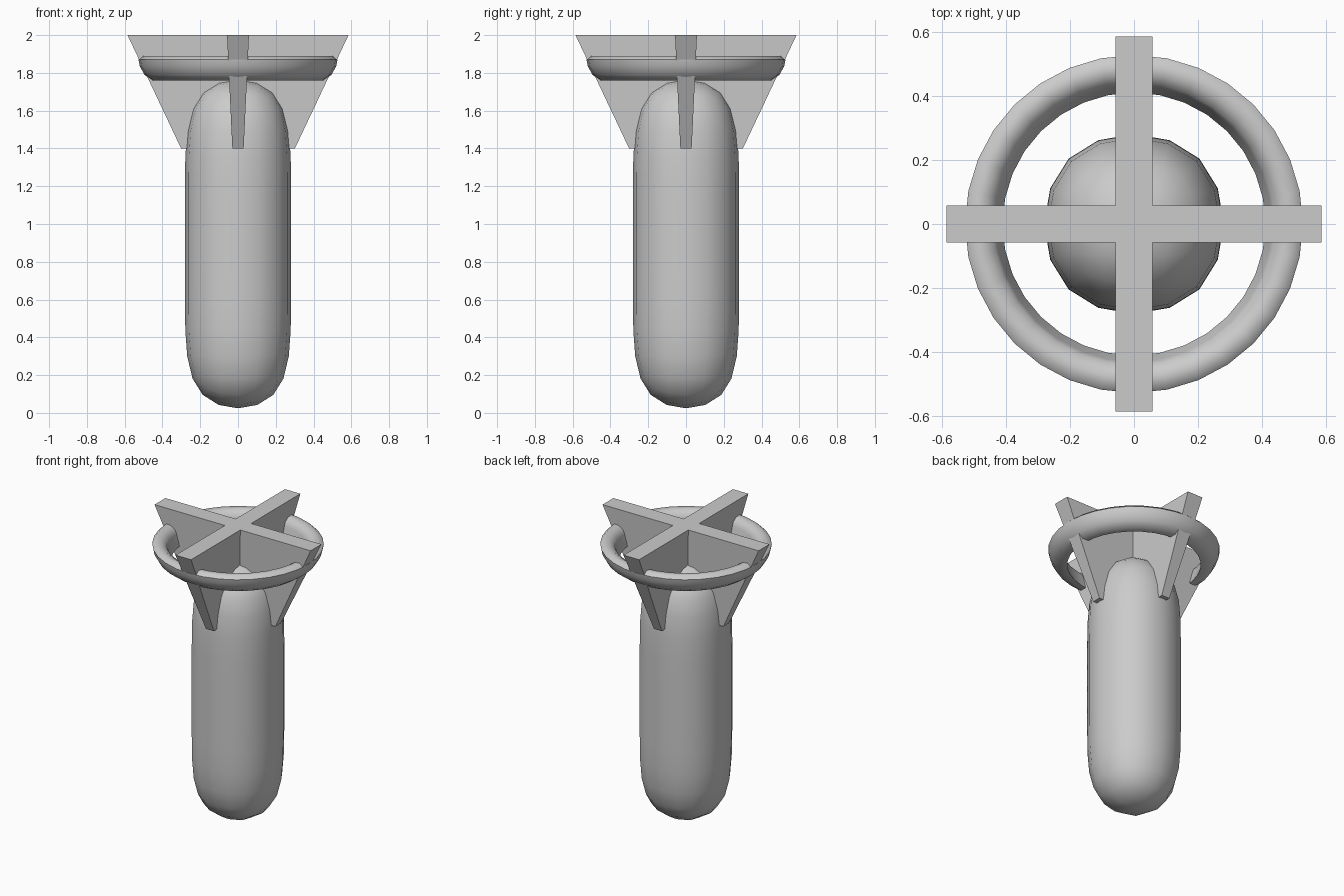
import bpy, bmesh, math
from mathutils import Vector

cube = bpy.data.objects.get("Cube")
if cube:
    bpy.data.objects.remove(cube, do_unlink=True)

# One grey paint for the whole casing
GREY = (0.6, 0.6, 0.6, 1.0)
paint = bpy.data.materials.new("casing_grey")
paint.use_nodes = True
paint.diffuse_color = GREY
paint.node_tree.nodes["Principled BSDF"].inputs["Base Color"].default_value = GREY


def make_object(name, bm):
    bmesh.ops.recalc_face_normals(bm, faces=bm.faces)
    mesh = bpy.data.meshes.new(name)
    bm.to_mesh(mesh)
    bm.free()
    mesh.materials.append(paint)
    obj = bpy.data.objects.new(name, mesh)
    bpy.context.collection.objects.link(obj)
    return obj


# Body: tall box cut in thirds, rounded into a capsule by subdivision
BOTTOM, TOP, HALF = -0.025, 1.82, 0.306
bm = bmesh.new()
bmesh.ops.create_cube(bm, size=2)
for v in bm.verts:
    v.co = Vector((v.co.x * HALF, v.co.y * HALF, TOP if v.co.z > 0 else BOTTOM))
uprights = [e for e in bm.edges if abs(e.verts[0].co.z - e.verts[1].co.z) > 1]
bmesh.ops.subdivide_edges(bm, edges=uprights, cuts=2, use_grid_fill=True)
for f in bm.faces:
    f.smooth = True
body = make_object("body", bm)
rounding = body.modifiers.new("rounding", 'SUBSURF')
rounding.levels = rounding.render_levels = 2

# Tail fins: a cross outline that tapers towards its lower end
LONG, THICK, TAPER = 0.585, 0.058, 0.515
bm = bmesh.new()
rings = []
for z, scale in ((1.4, TAPER), (2.0, 1.0)):
    ring = []
    for quarter in range(4):
        turn = quarter * math.pi / 2
        c, s = round(math.cos(turn)), round(math.sin(turn))
        for x, y in ((LONG, -THICK), (LONG, THICK), (THICK, THICK)):
            ring.append(bm.verts.new(((x * c - y * s) * scale, (x * s + y * c) * scale, z)))
    rings.append(ring)
low, high = rings
for i in range(len(low)):
    j = (i + 1) % len(low)
    bm.faces.new((low[i], low[j], high[j], high[i]))
for ring in rings:
    inner = ring[2::3]
    bm.faces.new(inner)
    for q in range(4):
        bm.faces.new((ring[q * 3 - 1], ring[q * 3], ring[q * 3 + 1], ring[q * 3 + 2]))
make_object("tail_fins", bm)

# Tail ring: rounded outer section with a flat inner wall, spun around z
SECTION = [(0.41, 1.76), (0.455, 1.76), (0.495, 1.79), (0.52, 1.835), (0.527, 1.87),
           (0.505, 1.89), (0.47, 1.888), (0.44, 1.868), (0.43, 1.84)]
bm = bmesh.new()
pts = [bm.verts.new((r, 0, z)) for r, z in SECTION]
edges = [bm.edges.new((pts[i - 1], pts[i])) for i in range(len(pts))]
bmesh.ops.spin(bm, geom=pts + edges, cent=(0, 0, 0), axis=(0, 0, 1),
               angle=2 * math.pi, steps=32, use_merge=False)
bmesh.ops.remove_doubles(bm, verts=bm.verts, dist=0.0005)
tail_ring = make_object("tail_ring", bm)
bpy.ops.object.select_all(action='DESELECT')
tail_ring.select_set(True)
bpy.context.view_layer.objects.active = tail_ring
bpy.ops.object.shade_smooth_by_angle(angle=math.radians(50))
